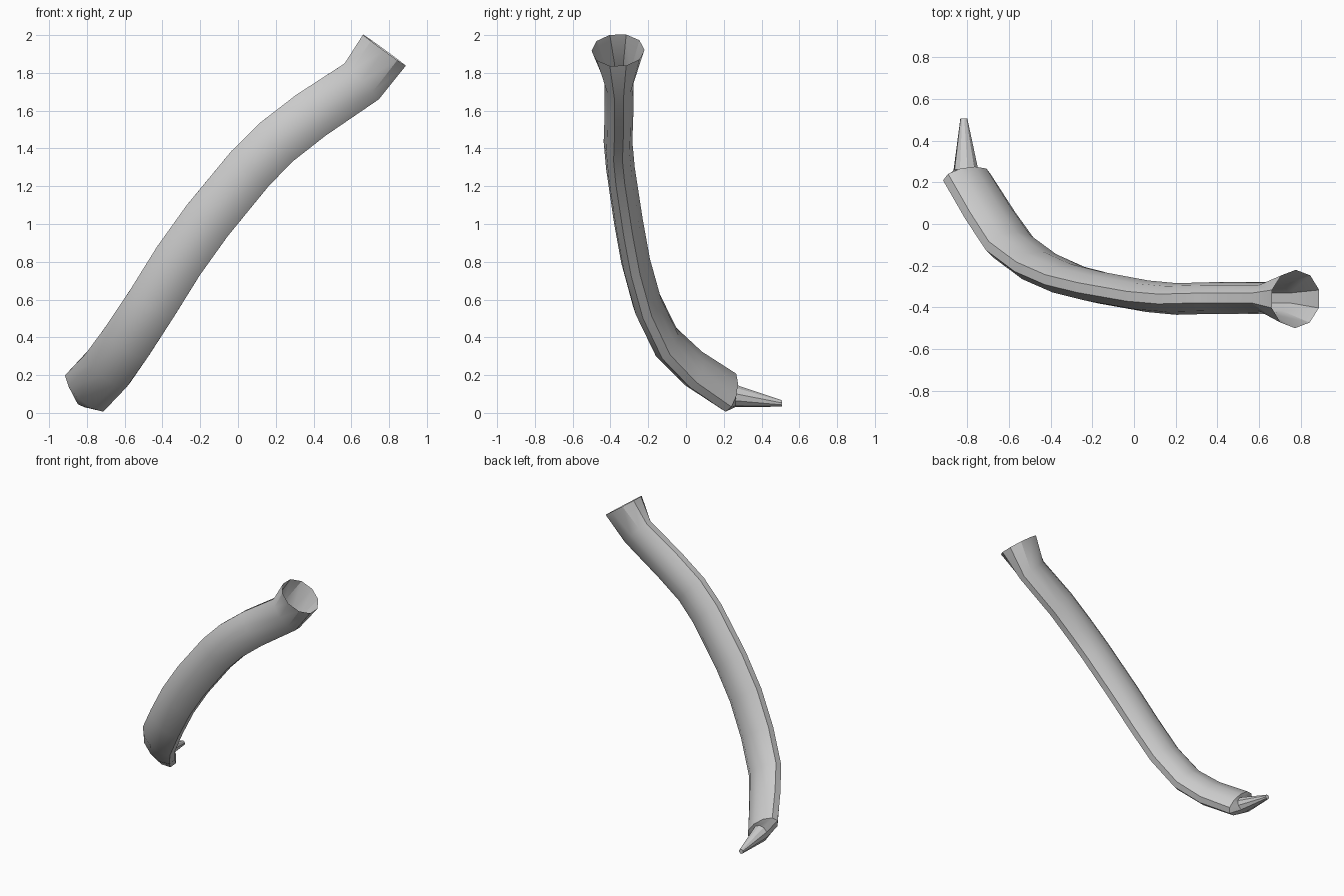
import bpy, bmesh, math
from mathutils import Vector

if "Cube" in bpy.data.objects:
    bpy.data.objects.remove(bpy.data.objects["Cube"])

SIDES = 10
Y = Vector((0, 1, 0))

# Centre line from flared mouth to lower end: (x, y, z), wide radius, thin radius
stations = [
    ((0.775, -0.36, 1.92), 0.147, 0.140),
    ((0.655, -0.355, 1.755), 0.138, 0.076),
    ((0.385, -0.355, 1.575), 0.140, 0.076),
    ((0.205, -0.36, 1.435), 0.141, 0.076),
    ((0.065, -0.347, 1.295), 0.142, 0.076),
    ((-0.165, -0.305, 1.015), 0.143, 0.077),
    ((-0.315, -0.267, 0.805), 0.143, 0.077),
    ((-0.455, -0.205, 0.58), 0.143, 0.078),
    ((-0.59, -0.105, 0.375), 0.145, 0.078),
    ((-0.69, 0.04, 0.235), 0.147, 0.078),
    ((-0.803, 0.225, 0.115), 0.147, 0.076),
]


def ring(bm, c, n, b, rn, rb):
    verts = []
    for i in range(SIDES):
        a = 2 * math.pi * (i + 0.5) / SIDES
        verts.append(bm.verts.new(c + n * rn * math.cos(a) + b * rb * math.sin(a)))
    return verts


bm = bmesh.new()
pts = [Vector(s[0]) for s in stations]
rings = []

# Flattened curved body with flared open mouth
for i, (c, rn, rb) in enumerate(stations):
    p = pts[i]
    before = (p - pts[i - 1]).normalized() if i else Vector()
    after = (pts[i + 1] - p).normalized() if i < len(pts) - 1 else Vector()
    t = (before + after).normalized()
    n = Y.cross(t).normalized()
    rings.append(ring(bm, p, n, t.cross(n), rn, rb))

# Shoulder and tapering spike at the lower end
for c, r in [((-0.807, 0.262, 0.09), 0.06), ((-0.817, 0.507, 0.05), 0.017)]:
    rings.append(ring(bm, Vector(c), n, Y.cross(n), r, r))

for r0, r1 in zip(rings, rings[1:]):
    for i in range(SIDES):
        j = (i + 1) % SIDES
        bm.faces.new((r0[i], r0[j], r1[j], r1[i]))
bm.faces.new(rings[-1])
bmesh.ops.recalc_face_normals(bm, faces=bm.faces)

mesh = bpy.data.meshes.new("curved_tube")
bm.to_mesh(mesh)
bm.free()
tube = bpy.data.objects.new("curved_tube", mesh)
bpy.context.collection.objects.link(tube)
bpy.context.view_layer.objects.active = tube
tube.select_set(True)
bpy.ops.object.shade_smooth_by_angle(angle=math.radians(30))
